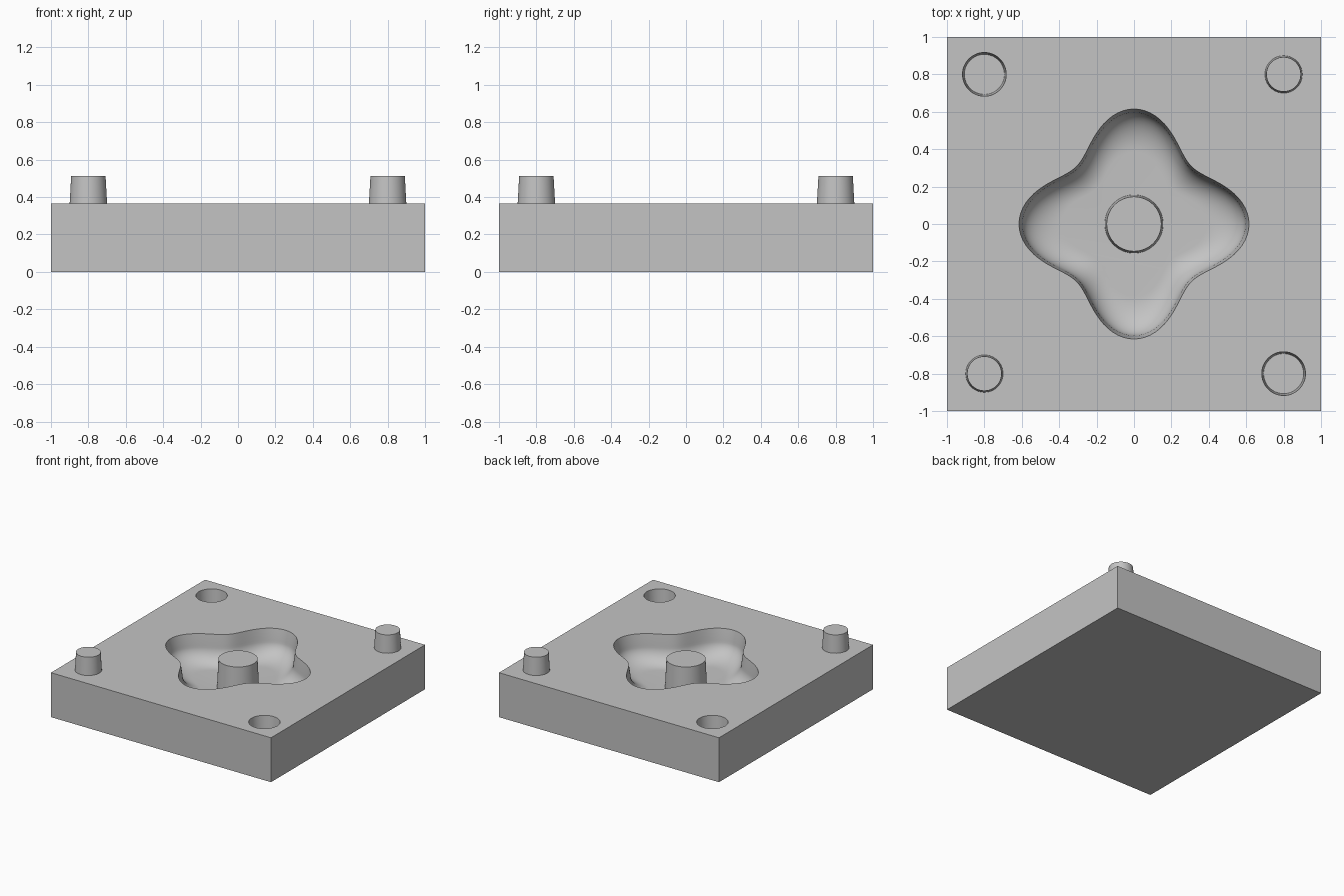
import bpy, bmesh, math

if "Cube" in bpy.data.objects:
    bpy.data.objects.remove(bpy.data.objects["Cube"], do_unlink=True)

TOP = 0.365      # upper face of the plate
CORNER = 0.8     # offset of pegs and sockets from the centre

grey = bpy.data.materials.new("mould grey")
grey.use_nodes = True
grey.diffuse_color = (0.55, 0.55, 0.55, 1)
grey.node_tree.nodes["Principled BSDF"].inputs["Base Color"].default_value = grey.diffuse_color


def loft(name, rings, outline, segments, at=(0, 0)):
    """Closed solid through (scale, z) rings of a polar outline, lowest ring first."""
    bm = bmesh.new()
    loops = []
    for scale, z in rings:
        loop = []
        for i in range(segments):
            a = math.tau * i / segments
            r = outline(a) * scale
            loop.append(bm.verts.new((at[0] + r * math.cos(a), at[1] + r * math.sin(a), z)))
        loops.append(loop)
    for low, high in zip(loops, loops[1:]):
        for i in range(segments):
            j = (i + 1) % segments
            bm.faces.new((low[i], low[j], high[j], high[i]))
    bm.faces.new(loops[0][::-1])
    bm.faces.new(loops[-1])
    return finish(name, bm)


def finish(name, bm):
    mesh = bpy.data.meshes.new(name)
    bm.to_mesh(mesh)
    bm.free()
    mesh.materials.append(grey)
    obj = bpy.data.objects.new(name, mesh)
    bpy.context.collection.objects.link(obj)
    return obj


def select(obj):
    bpy.ops.object.select_all(action='DESELECT')
    obj.select_set(True)
    bpy.context.view_layer.objects.active = obj


def circle(a):
    return 1.0


def four_lobes(a):
    return 0.525 + 0.09 * math.cos(4 * a)


# Plate
bm = bmesh.new()
bmesh.ops.create_cube(bm, size=1)
for v in bm.verts:
    v.co = (v.co.x * 2, v.co.y * 2, (v.co.z + 0.5) * TOP)
plate = finish("plate", bm)

# Lobed cavity: flat floor, rounded lower wall, steep upper wall
depth, fillet_w, fillet_h, steps = 0.225, 0.34, 0.135, 12
floor = TOP - depth
rings = []
for i in range(steps + 1):
    t = math.pi / 2 * i / steps
    rings.append((0.97 - fillet_w * (1 - math.sin(t)), floor + fillet_h * (1 - math.cos(t))))
rings += [(1.0, TOP), (1.0, TOP + 0.1)]
cutters = [loft("cavity_cutter", rings, four_lobes, 128)]

# Tapered sockets in two opposite corners, pegs in the other two
parts = [plate]
for side, label in ((-1, "right"), (1, "left")):
    cutters.append(loft(f"{label}_socket_cutter",
                        [(0.107, TOP - 0.16), (0.117, TOP), (0.117, TOP + 0.1)],
                        circle, 48, (side * CORNER, -side * CORNER)))
    parts.append(loft(f"{label}_peg", [(0.1, TOP), (0.092, TOP + 0.147)],
                      circle, 48, (side * CORNER, side * CORNER)))

# Core post standing on the cavity floor
parts.append(loft("core_post", [(0.156, floor), (0.146, TOP)], circle, 64))

# Carve the plate
select(plate)
for cutter in cutters:
    cutter.hide_render = True
    mod = plate.modifiers.new("carve", 'BOOLEAN')
    mod.operation = 'DIFFERENCE'
    mod.solver = 'EXACT'
    mod.object = cutter
    bpy.ops.object.modifier_apply(modifier=mod.name)
for cutter in cutters:
    bpy.data.objects.remove(cutter, do_unlink=True)

for part in parts:
    select(part)
    bpy.ops.object.shade_smooth_by_angle(angle=math.radians(30))
